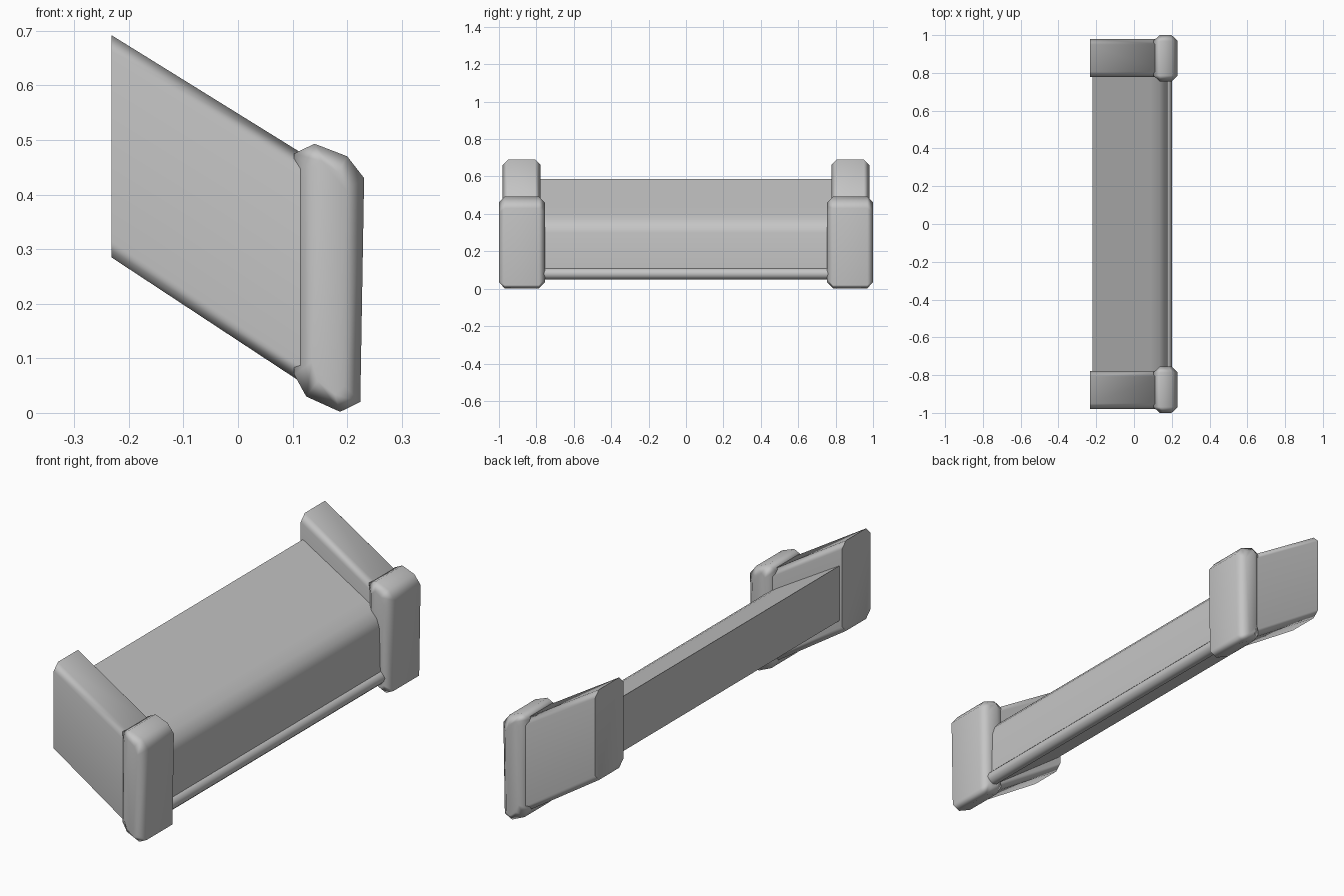
import bpy
import bmesh
import math

cube = bpy.data.objects.get("Cube")
if cube:
    bpy.data.objects.remove(cube, do_unlink=True)

grey = bpy.data.materials.new("plain grey")
grey.use_nodes = True
COLOUR = (0.56, 0.56, 0.56, 1)
grey.diffuse_color = COLOUR
grey.node_tree.nodes["Principled BSDF"].inputs["Base Color"].default_value = COLOUR


def loft(name, sections, angle=60):
    """Skin a list of closed point loops and cap both ends."""
    bm = bmesh.new()
    loops = [[bm.verts.new(p) for p in s] for s in sections]
    n = len(loops[0])
    for a, b in zip(loops, loops[1:]):
        for i in range(n):
            j = (i + 1) % n
            bm.faces.new((a[i], a[j], b[j], b[i]))
    bm.faces.new(loops[0])
    bm.faces.new(loops[-1])
    bmesh.ops.recalc_face_normals(bm, faces=bm.faces)
    mesh = bpy.data.meshes.new(name)
    bm.to_mesh(mesh)
    bm.free()
    mesh.materials.append(grey)
    obj = bpy.data.objects.new(name, mesh)
    bpy.context.collection.objects.link(obj)
    bpy.ops.object.select_all(action='DESELECT')
    obj.select_set(True)
    bpy.context.view_layer.objects.active = obj
    bpy.ops.object.shade_smooth_by_angle(angle=math.radians(angle))
    weighted = obj.modifiers.new("weighted normals", 'WEIGHTED_NORMAL')
    weighted.keep_sharp = True
    return obj


def shrink(profile, d):
    """Pull an xz profile in by d on every side."""
    xs, zs = zip(*profile)
    cx, cz = (min(xs) + max(xs)) / 2, (min(zs) + max(zs)) / 2
    fx = 1 - 2 * d / (max(xs) - min(xs))
    fz = 1 - 2 * d / (max(zs) - min(zs))
    return [(cx + (x - cx) * fx, cz + (z - cz) * fz) for x, z in profile]


PAD = [(0.103, 0.475), (0.14, 0.493), (0.2, 0.47), (0.231, 0.43),
       (0.224, 0.02), (0.187, 0.002), (0.125, 0.03), (0.103, 0.07)]


def arm_section(x, low, high, c=0.03):
    """Chamfered upright rectangle across the arm."""
    y0, y1 = 0.777, 0.98
    return [(x, y0 + c, low), (x, y1 - c, low), (x, y1, low + c), (x, y1, high - c),
            (x, y1 - c, high), (x, y0 + c, high), (x, y0, high - c), (x, y0, low + c)]


for label, side in (("left", 1), ("right", -1)):
    # Slanted mounting arm
    ends = [arm_section(-0.232, 0.285, 0.692), arm_section(0.16, 0.027, 0.449)]
    loft(label + "_arm", [[(x, side * y, z) for x, y, z in s] for s in ends])
    # Rounded end pad
    rings = [(0.755, 0.032), (0.786, 0), (0.969, 0), (1.0, 0.032)]
    loft(label + "_pad", [[(x, side * y, z) for x, z in shrink(PAD, d)] for y, d in rings])

# Cross beam between the arms
BEAM = [(-0.221, 0.587), (0.09, 0.402), (0.135, 0.372), (0.163, 0.34), (0.176, 0.3),
        (0.181, 0.08), (0.16, 0.056), (-0.221, 0.34)]
loft("cross_beam", [[(x, y, z) for x, z in BEAM] for y in (-0.785, 0.785)], 50)

# Rounded lip along the lower front edge
LIP = [(0.17 + 0.03 * math.cos(a * math.tau / 12), 0.08 + 0.03 * math.sin(a * math.tau / 12))
       for a in range(12)]
loft("lower_lip", [[(x, y, z) for x, z in LIP] for y in (-0.77, 0.77)])
